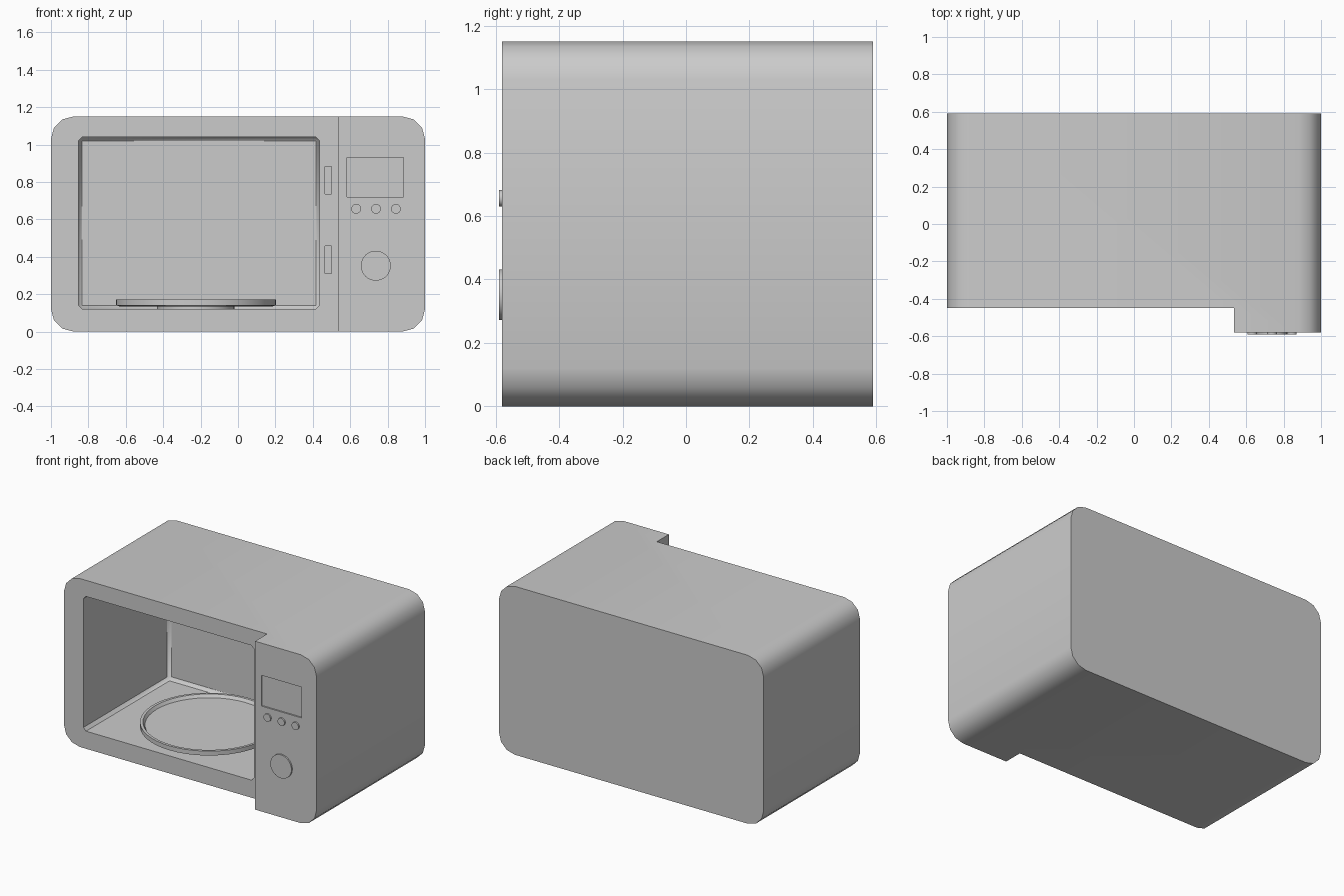
import bpy, bmesh, math
from mathutils import Matrix

if "Cube" in bpy.data.objects:
    bpy.data.objects.remove(bpy.data.objects["Cube"])


def finish(bm, name, angle=40):
    bmesh.ops.recalc_face_normals(bm, faces=bm.faces)
    me = bpy.data.meshes.new(name)
    bm.to_mesh(me)
    bm.free()
    ob = bpy.data.objects.new(name, me)
    bpy.context.collection.objects.link(ob)
    smooth(ob, angle)
    return ob


def smooth(ob, angle=40):
    bpy.ops.object.select_all(action='DESELECT')
    ob.select_set(True)
    bpy.context.view_layer.objects.active = ob
    bpy.ops.object.shade_smooth_by_angle(angle=math.radians(angle))


def box(name, x0, x1, y0, y1, z0, z1, bevel=0):
    bm = bmesh.new()
    m = Matrix.Translation(((x0 + x1) / 2, (y0 + y1) / 2, (z0 + z1) / 2))
    m = m @ Matrix.Diagonal((x1 - x0, y1 - y0, z1 - z0, 1))
    bmesh.ops.create_cube(bm, size=1, matrix=m)
    if bevel:
        bmesh.ops.bevel(bm, geom=bm.edges[:], offset=bevel, segments=1, affect='EDGES')
    return finish(bm, name)


def cut(target, cutter):
    mod = target.modifiers.new("cut", 'BOOLEAN')
    mod.operation = 'DIFFERENCE'
    mod.solver = 'EXACT'
    mod.object = cutter
    bpy.context.view_layer.objects.active = target
    bpy.ops.object.modifier_apply(modifier=mod.name)
    bpy.data.objects.remove(cutter, do_unlink=True)


def front_disc(name, x, z, r):
    bm = bmesh.new()
    m = Matrix.Translation((x, -0.575, z)) @ Matrix.Rotation(math.pi / 2, 4, 'X')
    bmesh.ops.create_cone(bm, cap_ends=True, segments=32, radius1=r, radius2=r,
                          depth=0.03, matrix=m)
    return finish(bm, name)


def lathe(name, profile, x, y, steps):
    bm = bmesh.new()
    vs = [bm.verts.new((r, 0, z)) for r, z in profile]
    es = [bm.edges.new(p) for p in zip(vs, vs[1:])]
    bmesh.ops.spin(bm, geom=vs + es, cent=(0, 0, 0), axis=(0, 0, 1),
                   angle=math.tau, steps=steps)
    bmesh.ops.remove_doubles(bm, verts=bm.verts, dist=1e-4)
    bmesh.ops.translate(bm, verts=bm.verts, vec=(x, y, 0))
    return finish(bm, name)


# Body: rounded rectangle profile extruded front to back
R, H = 0.12, 1.15
bm = bmesh.new()
ring = []
for i, (cx, cz) in enumerate([(1 - R, H - R), (-1 + R, H - R), (-1 + R, R), (1 - R, R)]):
    for k in range(4):
        a = math.radians(90 * i + 30 * k)
        ring.append(bm.verts.new((cx + R * math.cos(a), -0.58, cz + R * math.sin(a))))
face = bm.faces.new(ring)
ext = bmesh.ops.extrude_face_region(bm, geom=[face])
bmesh.ops.translate(bm, vec=(0, 1.17, 0),
                    verts=[v for v in ext["geom"] if isinstance(v, bmesh.types.BMVert)])
body = finish(bm, "oven_body")

# Step where the door sits, cooking cavity, display recess
cut(body, box("step_cutter", -1.2, 0.535, -0.8, -0.45, -0.2, 1.4))
cut(body, box("cavity_cutter", -0.853, 0.436, -0.7, 0.47, 0.12, 1.04, bevel=0.02))
cut(body, box("display_cutter", 0.582, 0.885, -0.7, -0.57, 0.72, 0.93))
# Door latch slots
for z in (0.31, 0.735):
    cut(body, box("slot_cutter", 0.465, 0.50, -0.6, -0.40, z, z + 0.147))
smooth(body)

# Buttons and knob
for i in range(3):
    front_disc(f"button_{i + 1}", 0.632 + 0.106 * i, 0.656, 0.026)
front_disc("timer_knob", 0.737, 0.352, 0.08)

# Turntable plate with raised rim, on its hub
lathe("turntable_plate", [(0, 0.135), (0.41, 0.135), (0.428, 0.14), (0.428, 0.17),
                          (0.41, 0.17), (0.397, 0.15), (0, 0.15)], -0.225, 0.01, 48)
lathe("turntable_hub", [(0, 0.115), (0.207, 0.115), (0.207, 0.137), (0, 0.137)],
      -0.225, 0.01, 32)
